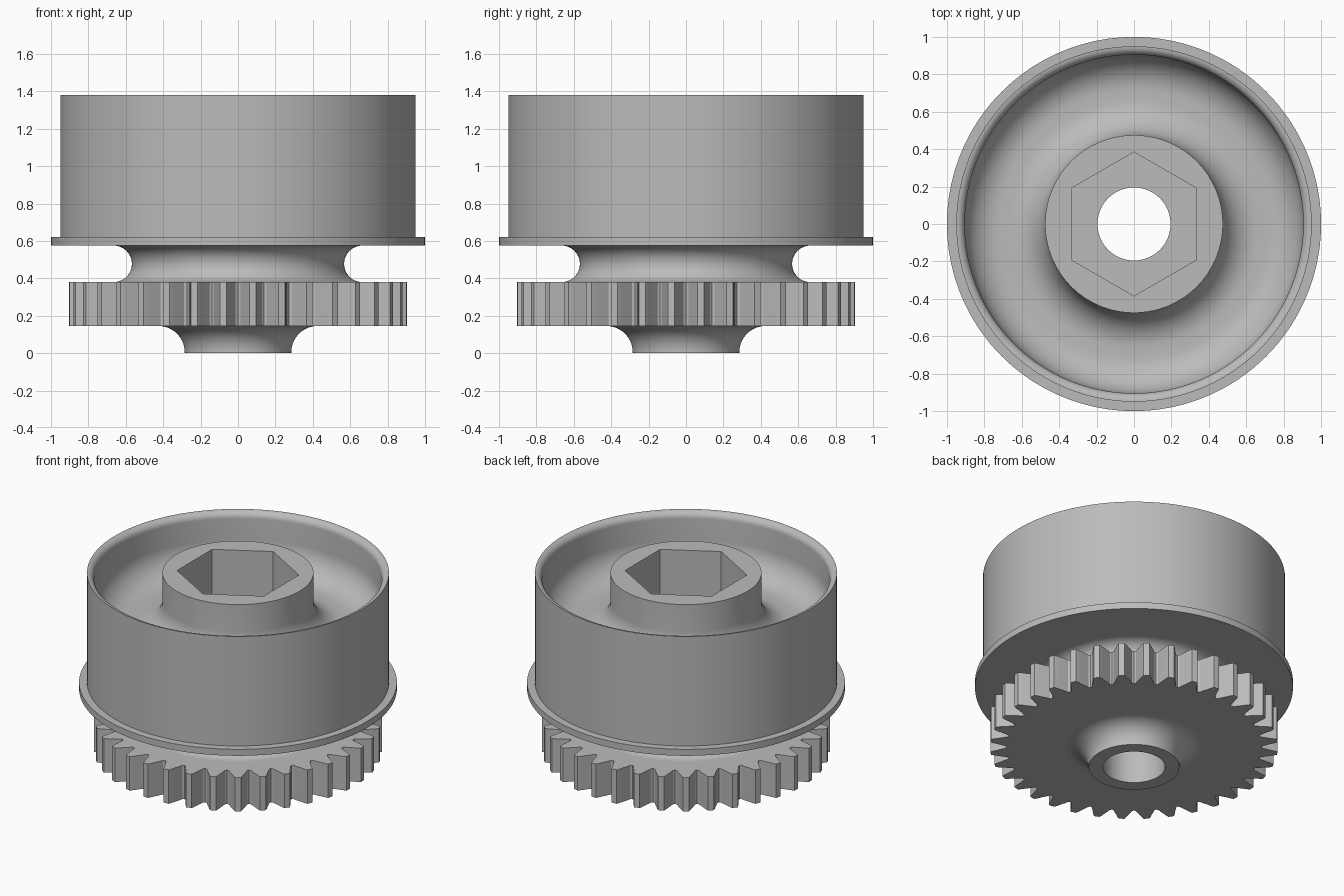
import bpy, bmesh
from math import radians, degrees, cos, sin, pi

cube = bpy.data.objects.get("Cube")
if cube:
    bpy.data.objects.remove(cube, do_unlink=True)

TEETH = 36
PITCH = 360 / TEETH
# Half tooth outline: angle from tooth centre -> radius
HALF = {0: 0.905, 1.15: 0.905, 1.9: 0.882, 2.5: 0.857, 3.4: 0.83, 4.1: 0.806, 5: 0.798}
OFFSETS = sorted(set(HALF) | {-a for a in HALF if 0 < a < 5})
SAMPLES = [(k * PITCH + PITCH / 2 + o, HALF[abs(o)])
           for k in range(TEETH) for o in OFFSETS]

grey = bpy.data.materials.new("plain_grey")
grey.use_nodes = True
grey.diffuse_color = (0.5, 0.5, 0.5, 1)
grey.node_tree.nodes["Principled BSDF"].inputs["Base Color"].default_value = (0.5, 0.5, 0.5, 1)


def arc(r, z, radius, start, end, steps=14):
    """Profile points along a circular fillet."""
    pts = []
    for i in range(steps + 1):
        a = radians(start + (end - start) * i / steps)
        pts.append((r + radius * cos(a), z + radius * sin(a)))
    return pts


def hexagon(apothem, angle):
    """Radius of a hexagon with flats facing left and right."""
    return apothem / cos(radians((angle + 30) % 60 - 30))


def loft(name, profile):
    """Sweep (radius, z) points round the axis; a radius may be 'tooth' or 'hex'."""
    bm = bmesh.new()
    rings = []
    for r, z in profile:
        ring = []
        for angle, tooth in SAMPLES:
            d = tooth if r == "tooth" else hexagon(0.333, angle) if r == "hex" else r
            ring.append(bm.verts.new((d * cos(radians(angle)), d * sin(radians(angle)), z)))
        rings.append(ring)
    n = len(SAMPLES)
    for low, high in zip(rings, rings[1:]):
        for i in range(n):
            j = (i + 1) % n
            bm.faces.new((low[i], low[j], high[j], high[i]))
    bmesh.ops.remove_doubles(bm, verts=bm.verts, dist=0.00001)
    mesh = bpy.data.meshes.new(name)
    bm.to_mesh(mesh)
    bm.free()
    mesh.materials.append(grey)
    obj = bpy.data.objects.new(name, mesh)
    bpy.context.collection.objects.link(obj)
    bpy.ops.object.select_all(action="DESELECT")
    obj.select_set(True)
    bpy.context.view_layer.objects.active = obj
    bpy.ops.object.shade_smooth_by_angle(angle=radians(30))
    return obj


SOCKET_FLOOR = 0.98

# Through bore and flared foot
loft("lower_hub", [(0.195, SOCKET_FLOOR), (0.195, 0), (0.285, 0)]
     + arc(0.425, 0.005, 0.14, 180, 90))

# Toothed ring
loft("gear", [(0.425, 0.145), ("tooth", 0.145), ("tooth", 0.38), (0.665, 0.38)])

# Rounded groove between gear and flange
loft("neck", arc(0.665, 0.4775, 0.0975, 270, 90, 24))

# Flange, drum wall with rounded lip, dished floor, centre hub and hex socket
loft("drum", [(0.665, 0.575), (1, 0.575), (1, 0.62), (0.95, 0.62)]
     + arc(0.95, 1.335, 0.045, 90, 180, 8)
     + arc(0.715, 1.19, 0.19, 0, -90)
     + arc(0.665, 1.19, 0.19, 270, 180)
     + [(0.475, 1.38), ("hex", 1.38), ("hex", SOCKET_FLOOR), (0.195, SOCKET_FLOOR)])
